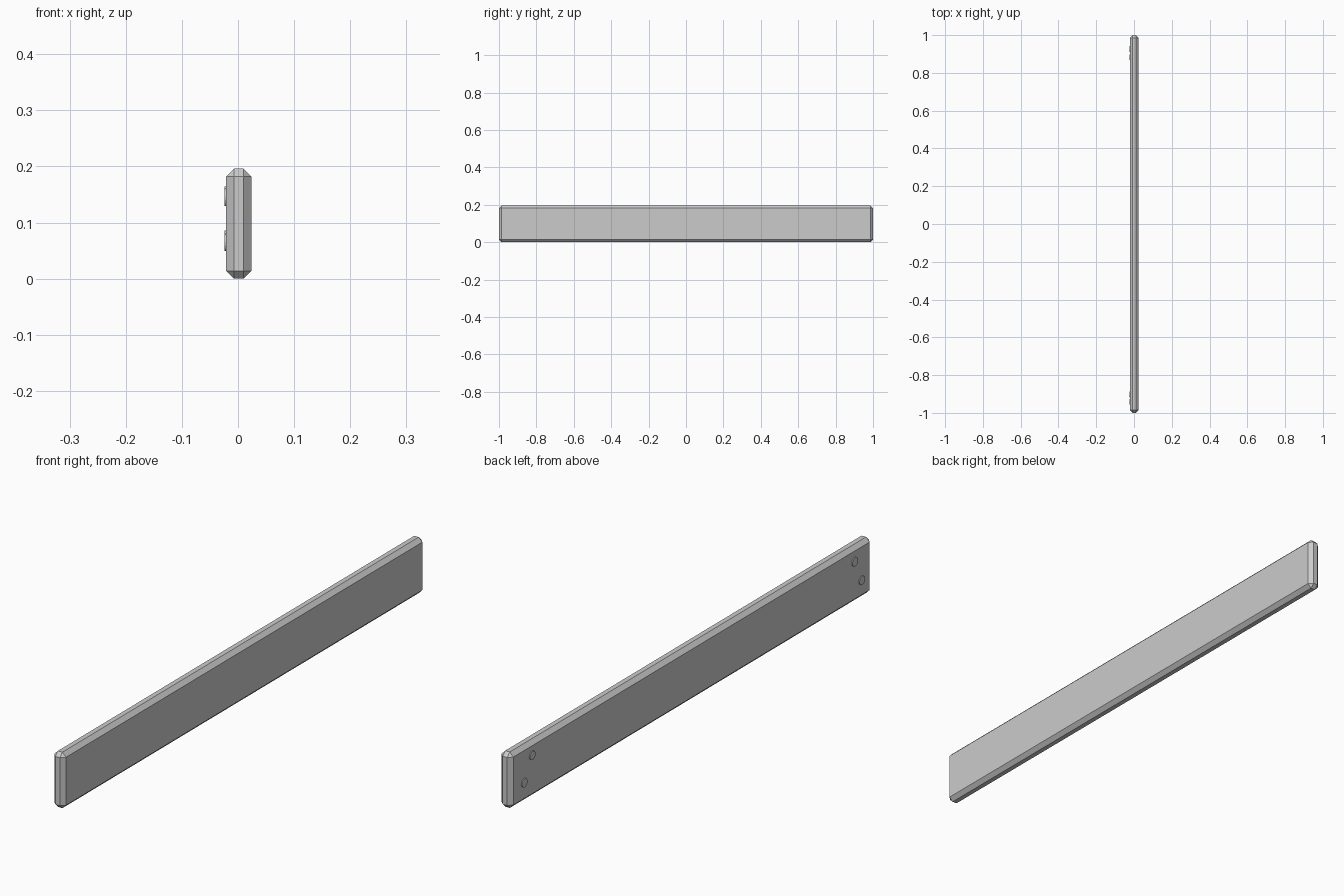
import bpy, bmesh
from math import pi
from mathutils import Matrix

if "Cube" in bpy.data.objects:
    bpy.data.objects.remove(bpy.data.objects["Cube"])


def finish(name, bm):
    mesh = bpy.data.meshes.new(name)
    bm.to_mesh(mesh)
    bm.free()
    obj = bpy.data.objects.new(name, mesh)
    bpy.context.collection.objects.link(obj)
    return obj


# Long board with chamfered edges
X0, X1, HEIGHT, CHAMFER = -0.0215, 0.0240, 0.196, 0.014
bm = bmesh.new()
bmesh.ops.create_cube(bm, size=1, matrix=Matrix.Translation(((X0 + X1) / 2, 0, HEIGHT / 2))
                      @ Matrix.Diagonal((X1 - X0, 2, HEIGHT, 1)))
bmesh.ops.bevel(bm, geom=bm.edges[:], offset=CHAMFER, segments=1,
                affect='EDGES', clamp_overlap=True)
finish("board", bm)


# Flat nail heads standing slightly proud of the left face
def nail(name, y, z, radius=0.0155, proud=0.003, depth=0.008):
    bm = bmesh.new()
    place = Matrix.Translation((X0 - proud + depth / 2, y, z)) @ Matrix.Rotation(pi / 2, 4, 'Y')
    bmesh.ops.create_cone(bm, cap_ends=True, segments=16, radius1=radius,
                          radius2=radius, depth=depth, matrix=place)
    finish(name, bm)


nail("nail_back_upper", 0.883, 0.149)
nail("nail_back_lower", 0.927, 0.070)
nail("nail_front_upper", -0.902, 0.145)
nail("nail_front_lower", -0.941, 0.065)
